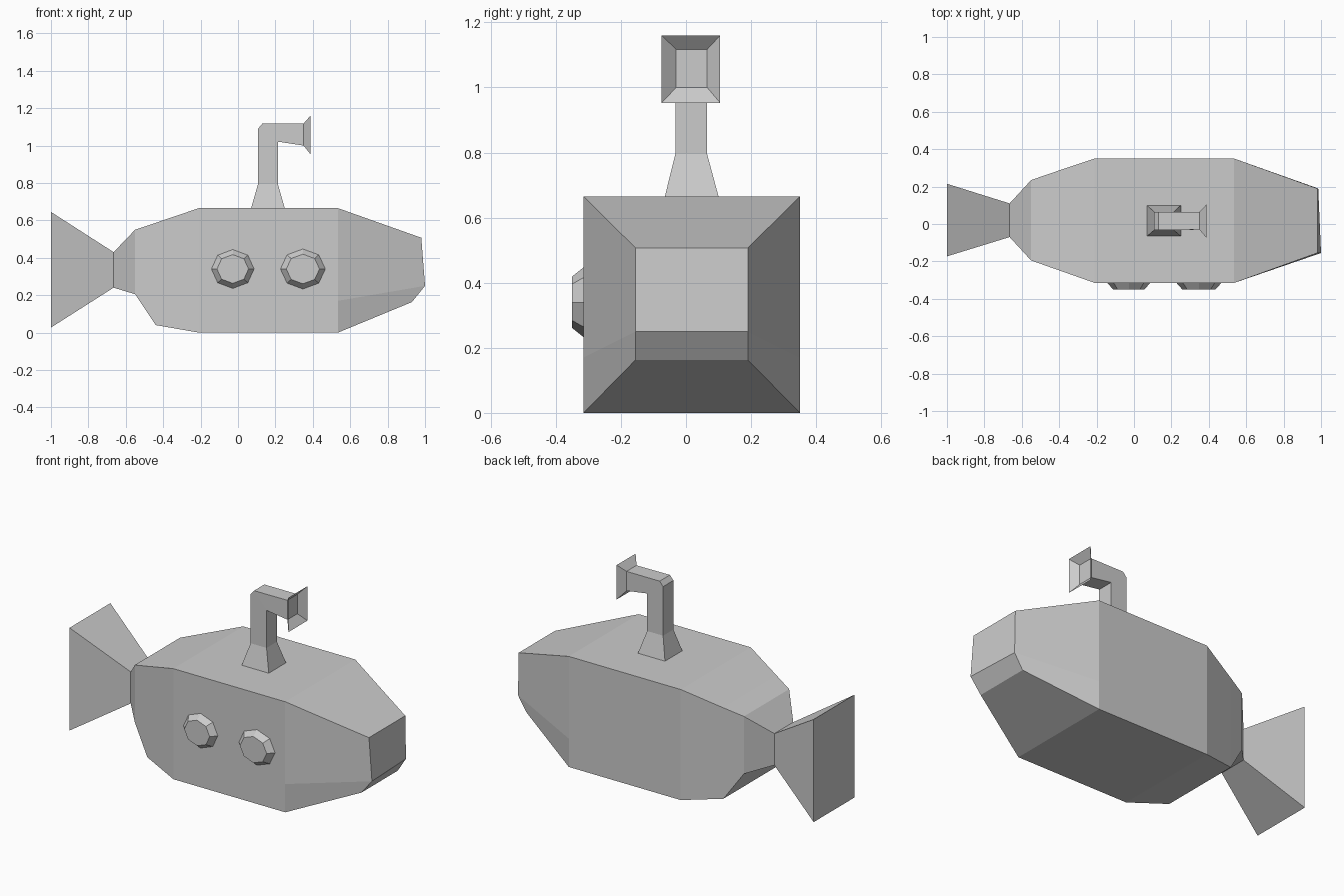
import bpy, bmesh
from math import cos, sin, pi

if "Cube" in bpy.data.objects:
    bpy.data.objects.remove(bpy.data.objects["Cube"])


def loft(name, sections, cap_start=False, cap_end=False):
    """Skin boxy sections: each is ([(x, z), ...], y_near, y_far)."""
    bm = bmesh.new()
    rings = []
    for pts, near, far in sections:
        ring = [bm.verts.new((x, near, z)) for x, z in pts]
        ring += [bm.verts.new((x, far, z)) for x, z in reversed(pts)]
        rings.append(ring)
    n = len(rings[0])
    for a, b in zip(rings, rings[1:]):
        for i in range(n):
            j = (i + 1) % n
            bm.faces.new((a[i], a[j], b[j], b[i]))
    for ring, wanted in ((rings[0], cap_start), (rings[-1], cap_end)):
        if wanted:
            for i in range(n // 2 - 1):
                bm.faces.new((ring[i], ring[i + 1], ring[n - 2 - i], ring[n - 1 - i]))
    return finish(name, bm)


def finish(name, bm):
    bmesh.ops.recalc_face_normals(bm, faces=bm.faces)
    mesh = bpy.data.meshes.new(name)
    bm.to_mesh(mesh)
    bm.free()
    obj = bpy.data.objects.new(name, mesh)
    bpy.context.collection.objects.link(obj)
    return obj


def column(x, top, mid, bottom):
    return [(x, top), (x, mid), (x, bottom)]


# Hull: rectangular sections from stern to chamfered nose
hull = loft("hull", [
    (column(-0.665, 0.43, 0.30, 0.24), -0.07, 0.11),
    (column(-0.55, 0.55, 0.30, 0.205), -0.195, 0.235),
    (column(-0.44, 0.587, 0.20, 0.04), -0.234, 0.273),
    (column(-0.21, 0.665, 0.17, 0.0), -0.315, 0.35),
    (column(0.535, 0.665, 0.17, 0.0), -0.315, 0.35),
    ([(0.98, 0.507), (1.0, 0.25), (0.93, 0.163)], -0.155, 0.19),
], cap_end=True)
hull.data.vertices[-2].co.x = 0.985

# Tail: solid flared block behind the hull
loft("tail", [
    ([(-1.0, 0.645), (-1.0, 0.027)], -0.173, 0.215),
    ([(-0.665, 0.43), (-0.665, 0.24)], -0.07, 0.11),
], cap_start=True)

# Periscope: flared foot, post, bend and arm
loft("periscope", [
    ([(0.25, 0.665), (0.07, 0.665)], -0.065, 0.10),
    ([(0.213, 0.795), (0.107, 0.795)], -0.033, 0.065),
    ([(0.213, 1.02), (0.107, 1.09)], -0.033, 0.065),
    ([(0.218, 1.02), (0.13, 1.117)], -0.033, 0.065),
    ([(0.35, 1.0), (0.35, 1.117)], -0.03, 0.065),
], cap_end=True)

# Periscope hood: open funnel around the lens
loft("periscope_hood", [
    ([(0.35, 1.0), (0.35, 1.117)], -0.03, 0.065),
    ([(0.388, 0.953), (0.388, 1.16)], -0.075, 0.105),
])

# Portholes: tapered octagonal discs on the front side
for k, (cx, rx, rz) in enumerate([(-0.028, 0.114, 0.104), (0.347, 0.12, 0.107)], 1):
    bm = bmesh.new()
    rings = [[bm.verts.new((cx + s * rx * cos(i * pi / 4), y, 0.34 + s * rz * sin(i * pi / 4)))
              for i in range(8)] for y, s in ((-0.315, 1.0), (-0.35, 0.74))]
    for i in range(8):
        j = (i + 1) % 8
        bm.faces.new((rings[0][i], rings[0][j], rings[1][j], rings[1][i]))
    bm.faces.new(rings[1])
    finish(f"porthole_{k}", bm)
